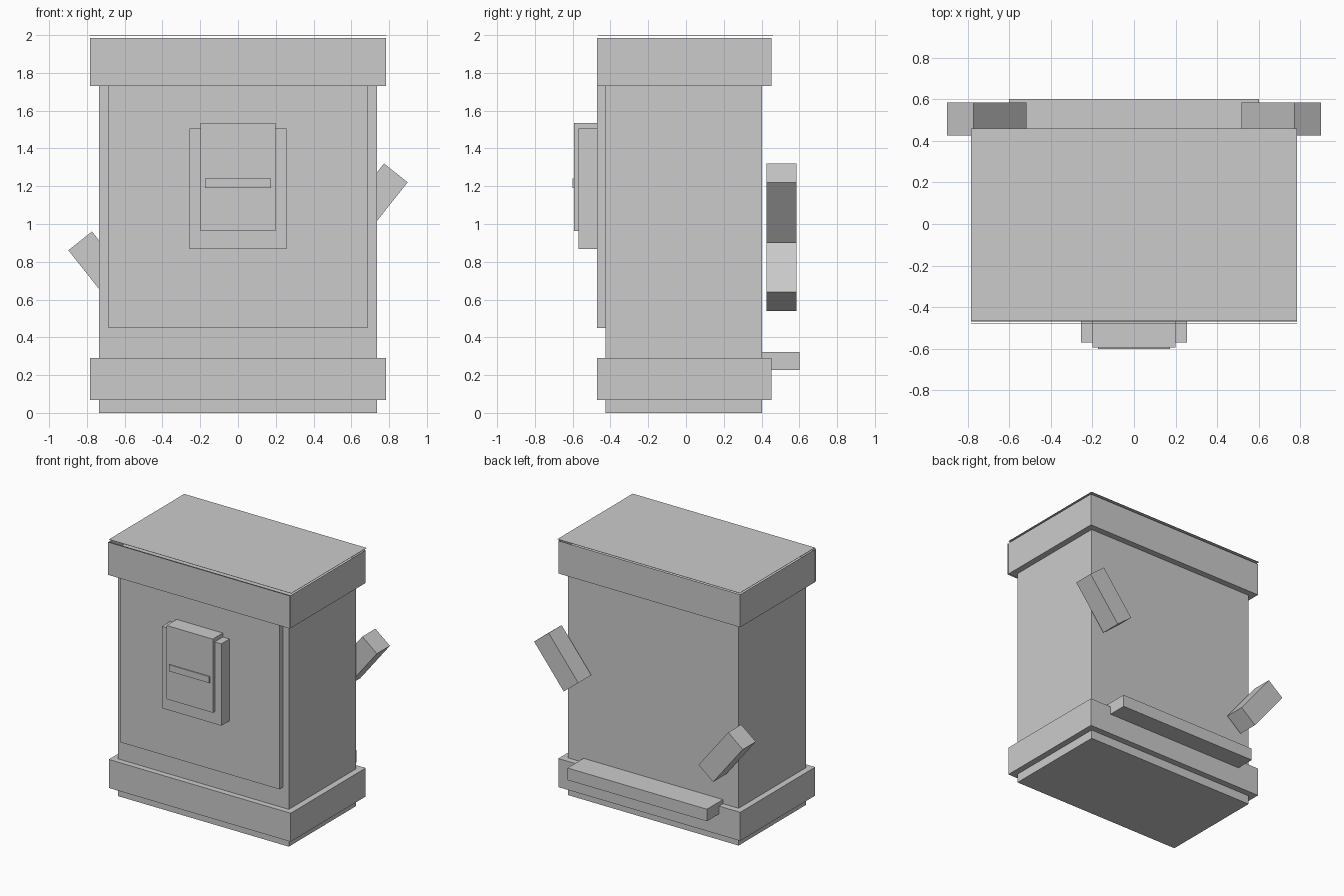
import bpy
import bmesh
import math
from mathutils import Matrix

if "Cube" in bpy.data.objects:
    bpy.data.objects.remove(bpy.data.objects["Cube"])

GREY = (0.6, 0.6, 0.6, 1.0)
mat = bpy.data.materials.new("plain grey")
mat.use_nodes = True
mat.diffuse_color = GREY
mat.node_tree.nodes["Principled BSDF"].inputs["Base Color"].default_value = GREY


def finish(name, bm):
    mesh = bpy.data.meshes.new(name)
    bm.to_mesh(mesh)
    bm.free()
    mesh.materials.append(mat)
    obj = bpy.data.objects.new(name, mesh)
    bpy.context.collection.objects.link(obj)
    return obj


def box_mesh(x, y, z):
    """Box from (min, max) ranges."""
    bm = bmesh.new()
    size = [r[1] - r[0] for r in (x, y, z)]
    mid = [sum(r) / 2 for r in (x, y, z)]
    bmesh.ops.create_cube(bm, size=1, matrix=Matrix.Translation(mid) @ Matrix.Diagonal((*size, 1)))
    return bm


def box(name, half_width, y, z):
    return finish(name, box_mesh((-half_width, half_width), y, z))


# Cabinet body and plinth trim
box("cabinet_body", 0.735, (-0.425, 0.403), (0, 1.80))
box("base_trim", 0.783, (-0.47, 0.452), (0.068, 0.29))

# Top trim: a shallow tray, open at the top
bm = box_mesh((-0.783, 0.783), (-0.47, 0.452), (1.73, 1.985))
bm.faces.ensure_lookup_table()
top = max(bm.faces, key=lambda f: f.calc_center_median().z)
bmesh.ops.inset_region(bm, faces=[top], thickness=0.004)
bmesh.ops.translate(bm, verts=top.verts, vec=(0, 0, -0.09))
finish("top_trim", bm)

# Thin cover sheets just off the top trim
box("top_sheet", 0.785, (-0.466, 0.46), (1.998, 2.0))
box("front_sheet", 0.783, (-0.48, -0.478), (1.73, 1.985))

# Front door with its raised coin box and slot bar
box("front_door", 0.685, (-0.47, -0.42), (0.45, 1.74))
box("box_backing", 0.256, (-0.57, -0.465), (0.868, 1.505))
box("box_panel", 0.199, (-0.594, -0.465), (0.963, 1.536))
box("slot_bar", 0.174, (-0.602, -0.59), (1.19, 1.24))

# Back rail
box("back_rail", 0.6, (0.40, 0.6), (0.228, 0.322))

# Slanted blocks behind each side
for name, side, height in (("left_block", 1, 1.11), ("right_block", -1, 0.75)):
    block = finish(name, box_mesh((-0.08, 0.08), (-0.08, 0.08), (-0.205, 0.205)))
    block.location = (side * 0.708, 0.505, height)
    block.rotation_euler.y = side * math.radians(38.5)
